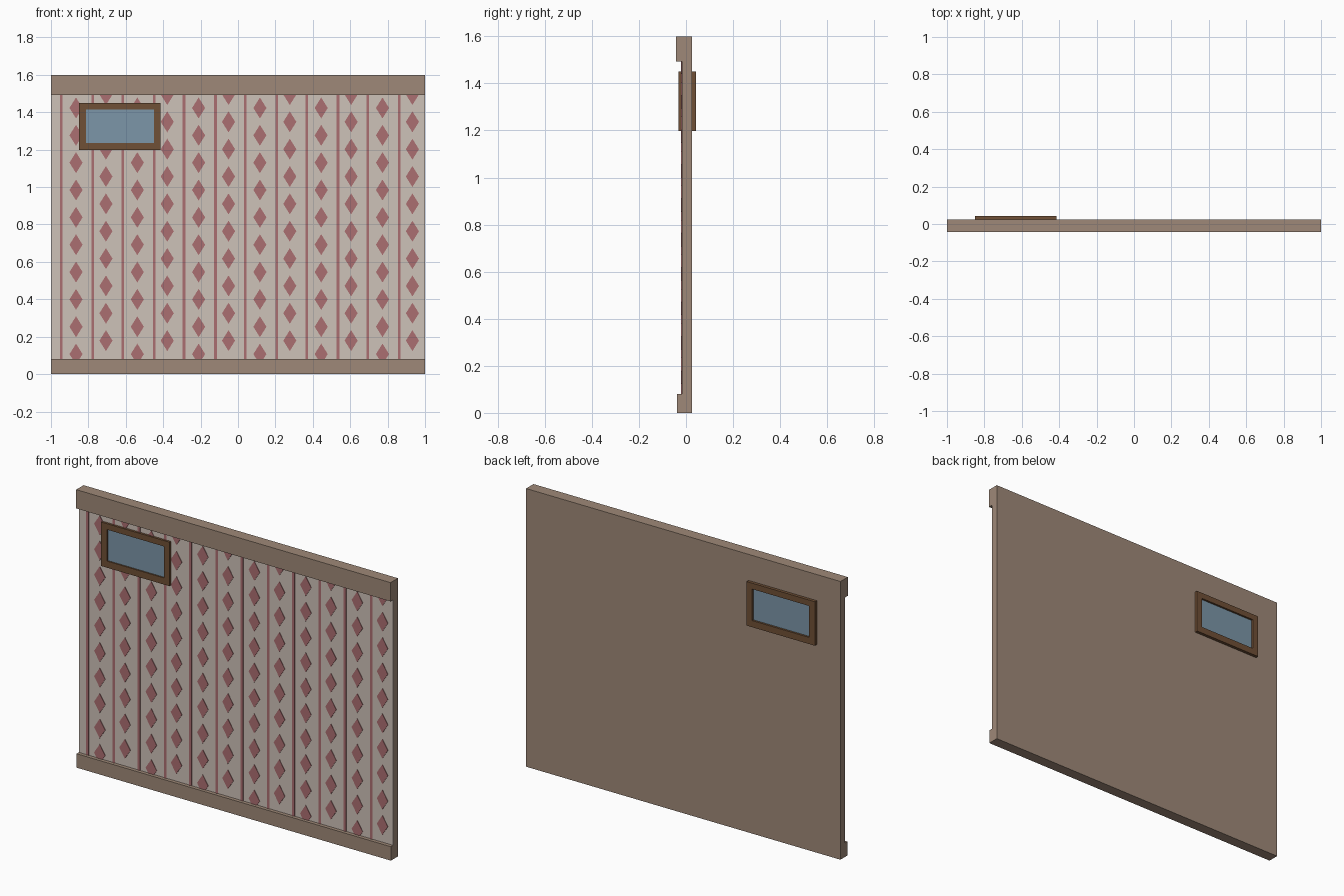
import bpy, bmesh

if "Cube" in bpy.data.objects:
    bpy.data.objects.remove(bpy.data.objects["Cube"])


def material(name, rgb):
    lin = [((c / 255 + 0.055) / 1.055) ** 2.4 for c in rgb]
    m = bpy.data.materials.new(name)
    m.diffuse_color = (*lin, 1)
    m.use_nodes = True
    m.node_tree.nodes["Principled BSDF"].inputs["Base Color"].default_value = m.diffuse_color
    return m


TRIM = material("tan_plaster", (159, 137, 120))
PAPER = material("cream_wallpaper", (206, 194, 184))
ROSE = material("rose_pattern", (171, 110, 113))
WOOD = material("brown_wood", (112, 80, 54))
GLASS = material("blue_glass", (124, 150, 168))


def finish(name, bm, mat):
    bmesh.ops.recalc_face_normals(bm, faces=bm.faces)
    me = bpy.data.meshes.new(name)
    bm.to_mesh(me)
    bm.free()
    me.materials.append(mat)
    ob = bpy.data.objects.new(name, me)
    bpy.context.collection.objects.link(ob)
    return ob


def prism(bm, outline, y0, y1):
    """Extrude an (x, z) outline from y0 to y1."""
    face = bm.faces.new([bm.verts.new((x, y0, z)) for x, z in outline])
    ext = bmesh.ops.extrude_face_region(bm, geom=[face], use_keep_orig=True)
    verts = [v for v in ext["geom"] if isinstance(v, bmesh.types.BMVert)]
    bmesh.ops.translate(bm, verts=verts, vec=(0, y1 - y0, 0))


def rect(x0, x1, z0, z1):
    return [(x0, z0), (x1, z0), (x1, z1), (x0, z1)]


def box(name, mat, x0, x1, y0, y1, z0, z1):
    bm = bmesh.new()
    prism(bm, rect(x0, x1, z0, z1), y0, y1)
    return finish(name, bm, mat)


# Wall slab, mouldings and wallpaper sheet
box("wall", TRIM, -1, 1, -0.016, 0.025, 0, 1.6)
box("top_moulding", TRIM, -1, 1, -0.042, -0.016, 1.492, 1.6)
box("baseboard", TRIM, -1, 1, -0.039, -0.016, 0, 0.08)
box("wallpaper", PAPER, -1, 1, -0.018, -0.016, 0.08, 1.492)

# Wallpaper stripes and staggered diamond columns
PERIOD = 0.3277
stripes, diamonds = bmesh.new(), bmesh.new()
for k in range(6):
    for stripe_x, diamond_x, z_start, count in ((-0.944, -0.866, 0.107, 10),
                                                (-0.776, -0.706, 0.179, 10)):
        x = stripe_x + k * PERIOD
        prism(stripes, rect(x - 0.007, x + 0.007, 0.08, 1.492), -0.021, -0.018)
        x = diamond_x + k * PERIOD
        for i in range(count):
            z = z_start + i * 0.1462
            prism(diamonds, [(x, z - 0.056), (x + 0.035, z),
                             (x, z + 0.056), (x - 0.035, z)], -0.021, -0.018)
finish("wallpaper_stripes", stripes, ROSE)
finish("wallpaper_diamonds", diamonds, ROSE)

# Window: frame and pane on each side of the wall
X0, X1, Z0, Z1 = -0.85, -0.415, 1.197, 1.45
A0, A1, B0, B1 = -0.812, -0.45, 1.235, 1.416
for side, y0, y1, g0, g1 in (("front", -0.031, -0.016, -0.023, -0.016),
                             ("back", 0.025, 0.0425, 0.025, 0.031)):
    bm = bmesh.new()
    outer, inner = rect(X0, X1, Z0, Z1), rect(A0, A1, B0, B1)
    for i in range(4):
        j = (i + 1) % 4
        prism(bm, [outer[i], outer[j], inner[j], inner[i]], y0, y1)
    # weld the mitres and drop the hidden joint faces
    bmesh.ops.remove_doubles(bm, verts=bm.verts, dist=1e-5)
    mitres = [f for f in bm.faces
              if len({round(v.co.x, 4) for v in f.verts}) == 2
              and len({round(v.co.z, 4) for v in f.verts}) == 2
              and len({round(v.co.y, 4) for v in f.verts}) == 2]
    bmesh.ops.delete(bm, geom=mitres, context="FACES_ONLY")
    finish(side + "_window_frame", bm, WOOD)
    box(side + "_window_glass", GLASS, A0, A1, g0, g1, B0, B1)
